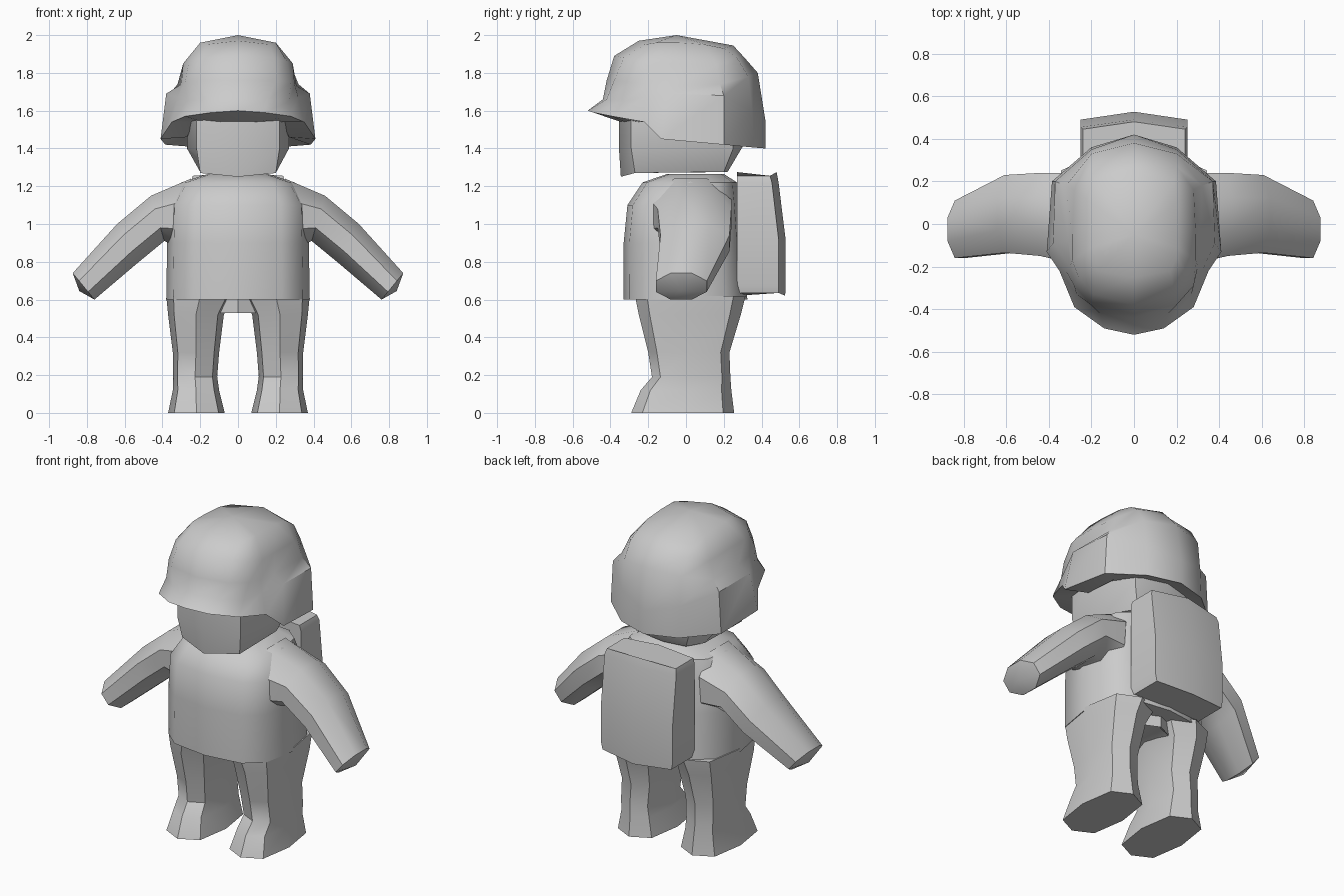
import bpy, bmesh, math
from mathutils import Vector

if "Cube" in bpy.data.objects:
    bpy.data.objects.remove(bpy.data.objects["Cube"], do_unlink=True)

grey = bpy.data.materials.new("plain_grey")
grey.use_nodes = True
grey.diffuse_color = (0.6, 0.6, 0.6, 1)
grey.node_tree.nodes["Principled BSDF"].inputs["Base Color"].default_value = (0.6, 0.6, 0.6, 1)


def loft(name, rings, start=None, end=None, angle=42):
    """Skin closed rings of equal length; cap each end flat or with a point."""
    bm = bmesh.new()
    loops = [[bm.verts.new(p) for p in r] for r in rings]
    n = len(loops[0])
    for a, b in zip(loops, loops[1:]):
        for i in range(n):
            bm.faces.new((a[i], a[(i + 1) % n], b[(i + 1) % n], b[i]))
    for loop, tip in ((loops[0], start), (loops[-1], end)):
        if tip:
            t = bm.verts.new(tip)
            for i in range(n):
                bm.faces.new((loop[i], loop[(i + 1) % n], t))
        else:
            bm.faces.new(loop)
    bmesh.ops.recalc_face_normals(bm, faces=bm.faces)
    mesh = bpy.data.meshes.new(name)
    bm.to_mesh(mesh)
    bm.free()
    mesh.materials.append(grey)
    ob = bpy.data.objects.new(name, mesh)
    bpy.context.collection.objects.link(ob)
    bpy.ops.object.select_all(action="DESELECT")
    ob.select_set(True)
    bpy.context.view_layer.objects.active = ob
    bpy.ops.object.shade_smooth_by_angle(angle=math.radians(angle))
    return ob


def mirrored(half):
    """Close a half outline running front centre to back centre."""
    return half + [(-x, y, z) for x, y, z in half[-2:0:-1]]


def oval(x0, x1, y0, y1, z, n=12, power=0.7):
    """Boxy oval ring filling the given extents."""
    pts = []
    for i in range(n):
        a = 2 * math.pi * i / n
        u, v = (math.copysign(abs(f) ** power, f) for f in (math.cos(a), math.sin(a)))
        pts.append(((x0 + x1) / 2 + u * (x1 - x0) / 2, (y0 + y1) / 2 + v * (y1 - y0) / 2, z))
    return pts


# Helmet: brim, ear bulge, side wall, crown edge, then a crown point
helmet = [
    [(0, -.52, 1.60), (.14, -.49, 1.59), (.28, -.39, 1.57), (.35, -.22, 1.54),
     (.41, -.13, 1.45), (.385, .2, 1.42), (.2, .36, 1.405), (0, .42, 1.40)],
    [(0, -.44, 1.66), (.16, -.42, 1.66), (.27, -.33, 1.65), (.32, -.22, 1.67),
     (.38, -.09, 1.69), (.37, .2, 1.68), (.2, .35, 1.60), (0, .42, 1.55)],
    [(0, -.42, 1.76), (.2, -.38, 1.76), (.28, -.29, 1.75), (.30, -.2, 1.74),
     (.31, -.08, 1.73), (.32, .18, 1.74), (.2, .33, 1.78), (0, .38, 1.80)],
    [(0, -.38, 1.89), (.19, -.33, 1.88), (.26, -.25, 1.86), (.29, -.17, 1.85),
     (.29, -.05, 1.85), (.28, .16, 1.84), (.2, .27, 1.88), (0, .31, 1.88)],
    [(0, -.25, 1.97), (.17, -.22, 1.95), (.2, -.16, 1.96), (.2, -.11, 1.96),
     (.2, -.04, 1.96), (.2, .1, 1.95), (.19, .2, 1.93), (0, .25, 1.945)],
]
inner = [(x * .66, y * .66, 1.54 if y < -.2 else 1.46) for x, y, z in helmet[0]]
loft("helmet", [mirrored(r) for r in [inner] + helmet], end=(0, -.05, 2.0))

# Head
jaw = [(0, -.345, 1.25), (.2, -.27, 1.27), (.2, .1, 1.275), (.14, .2, 1.275), (0, .22, 1.275)]
cheek = [(0, -.355, 1.4), (.22, -.29, 1.4), (.27, -.05, 1.4), (.2, .25, 1.4), (0, .30, 1.41)]
loft("head", [mirrored(r) for r in (jaw, cheek, [(x, y, 1.56) for x, y, z in cheek])])

# Torso
loft("torso", [oval(-w, w, f, b, z) for w, f, b, z in (
    (.38, -.33, .325, .60), (.375, -.33, .30, .90), (.37, -.31, .285, 1.10),
    (.30, -.23, .27, 1.22), (.16, -.10, .2, 1.265))])

# Backpack: rounded back panel, slanting in towards the top
pack = []
for z, lift, w, corner, back in ((.635, -.015, .24, .49, .525), (.68, 0, .25, .49, .527),
                                 (.92, 0, .25, .49, .527), (1.22, 0, .25, .455, .49),
                                 (1.255, .02, .24, .445, .48)):
    pack.append(mirrored([(0, .27, z + lift), (w, .27, z), (w, corner, z), (0, back, z + lift)]))
loft("backpack", pack, angle=35)

for s, side in ((1, "left"), (-1, "right")):
    # Arm: eight-sided rings between top and bottom edge points (x, z) with a y range
    rings = []
    for top, low, y0, y1 in (((.25, 1.24), (.28, .86), -.19, .24),
                             ((.46, 1.15), (.39, .91), -.15, .24),
                             ((.64, 1.00), (.53, .795), -.135, .23),
                             ((.875, .74), (.76, .60), -.16, .11)):
        ring = []
        for i in range(8):
            a = math.pi * (i + .5) / 4
            k = math.cos(math.pi / 8)
            t, h = .5 + .5 * math.cos(a) / k, .5 + .5 * math.sin(a) / k
            ring.append((s * (low[0] + t * (top[0] - low[0])), y0 + h * (y1 - y0),
                         low[1] + t * (top[1] - low[1])))
        rings.append(ring)
    loft(side + "_arm", rings, end=(s * .84, -.025, .645))

    # Leg and boot
    loft(side + "_leg", [[(s * x, y, z) for x, y, z in oval(*e, n=8)] for e in (
        (.07, .37, -.29, .255, 0), (.10, .345, -.24, .24, .12), (.11, .345, -.18, .235, .19),
        (.10, .345, -.20, .23, .32), (.075, .37, -.25, .29, .52), (.02, .38, -.27, .315, .62))])

# Crotch bridging the legs
loft("crotch", [oval(-w, w, -.18, .24, z, n=8) for w, z in ((.04, .555), (.12, .53), (.14, .64))])
